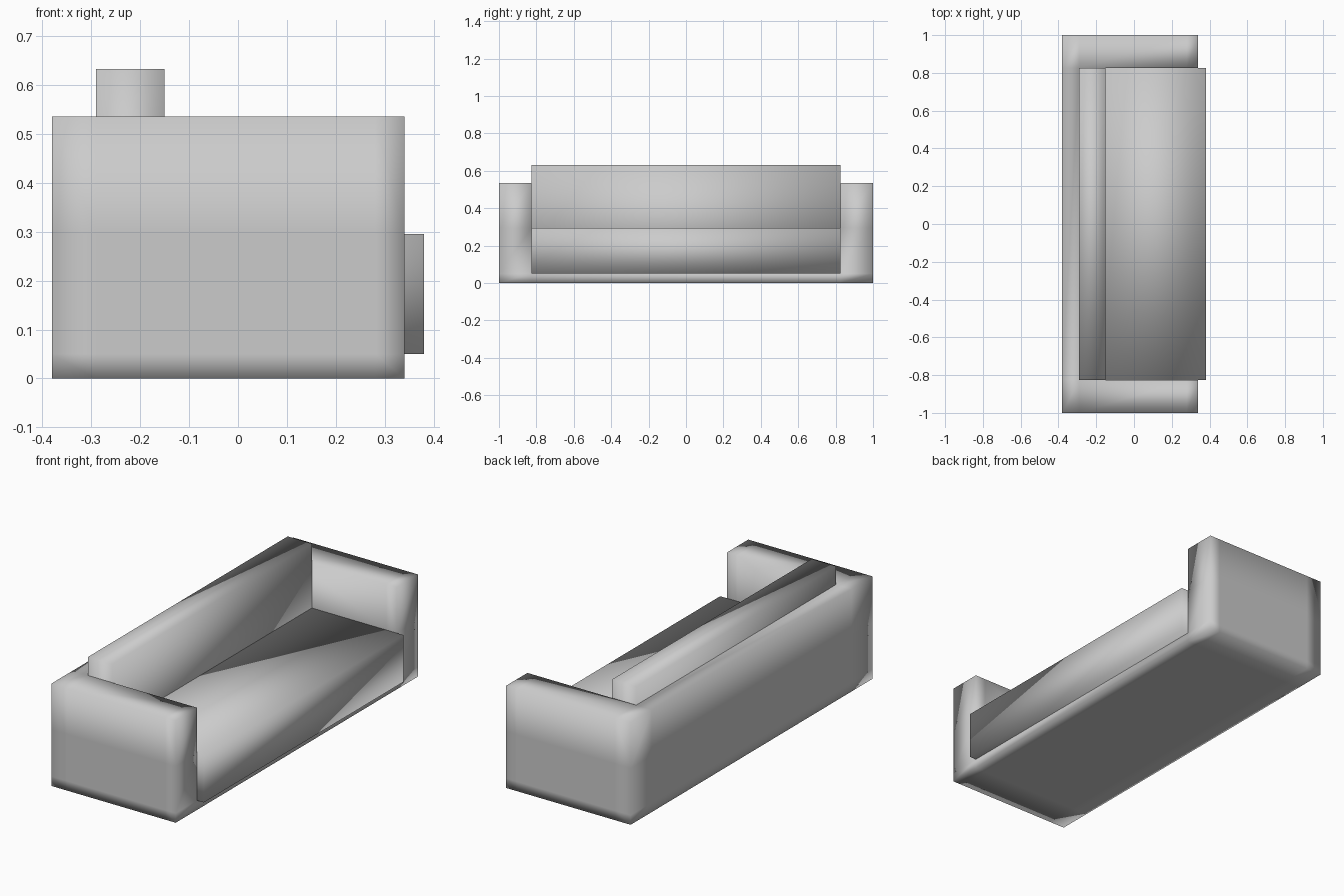
import bpy
import bmesh
from itertools import product

if "Cube" in bpy.data.objects:
    bpy.data.objects.remove(bpy.data.objects["Cube"])


def block_mesh(name, xs, ys, zs, solid=lambda i, j, k: True):
    """Smooth shell around the solid cells of a box split at the given loops."""
    axes = (xs, ys, zs)
    size = [len(a) - 1 for a in axes]

    def filled(c):
        return all(0 <= c[a] < size[a] for a in range(3)) and solid(*c)

    bm = bmesh.new()
    verts = {}

    def vert(c):
        if c not in verts:
            verts[c] = bm.verts.new([axes[a][c[a]] for a in range(3)])
        return verts[c]

    for cell in product(*(range(n) for n in size)):
        if not filled(cell):
            continue
        for a, side in product(range(3), (0, 1)):
            near = list(cell)
            near[a] += 1 if side else -1
            if filled(near):
                continue
            u, v = (a + 1) % 3, (a + 2) % 3
            ring = []
            for du, dv in ((0, 0), (1, 0), (1, 1), (0, 1)):
                p = list(cell)
                p[a] += side
                p[u] += du
                p[v] += dv
                ring.append(vert(tuple(p)))
            bm.faces.new(ring if side else ring[::-1])
    for f in bm.faces:
        f.smooth = True
    mesh = bpy.data.meshes.new(name)
    bm.to_mesh(mesh)
    bm.free()
    obj = bpy.data.objects.new(name, mesh)
    bpy.context.collection.objects.link(obj)
    return obj


INNER = 0.825   # inner face of the arms
BACK = -0.29    # inner face of the back wall

# Frame: floor, back wall and two arms in one shell
block_mesh("sofa_frame",
           (-0.38, BACK, 0.28, 0.34),
           (-1.0, -INNER, INNER, 1.0),
           (0.0, 0.05, 0.295, 0.535),
           lambda i, j, k: k == 0 or i == 0 or j != 1)

# Seat cushion, overhanging the front of the frame
block_mesh("seat_cushion", (-0.15, 0.38), (-INNER, INNER), (0.05, 0.295))

# Back cushion, rising above the back wall
block_mesh("back_cushion", (BACK, -0.15), (-INNER, INNER), (0.05, 0.632))
